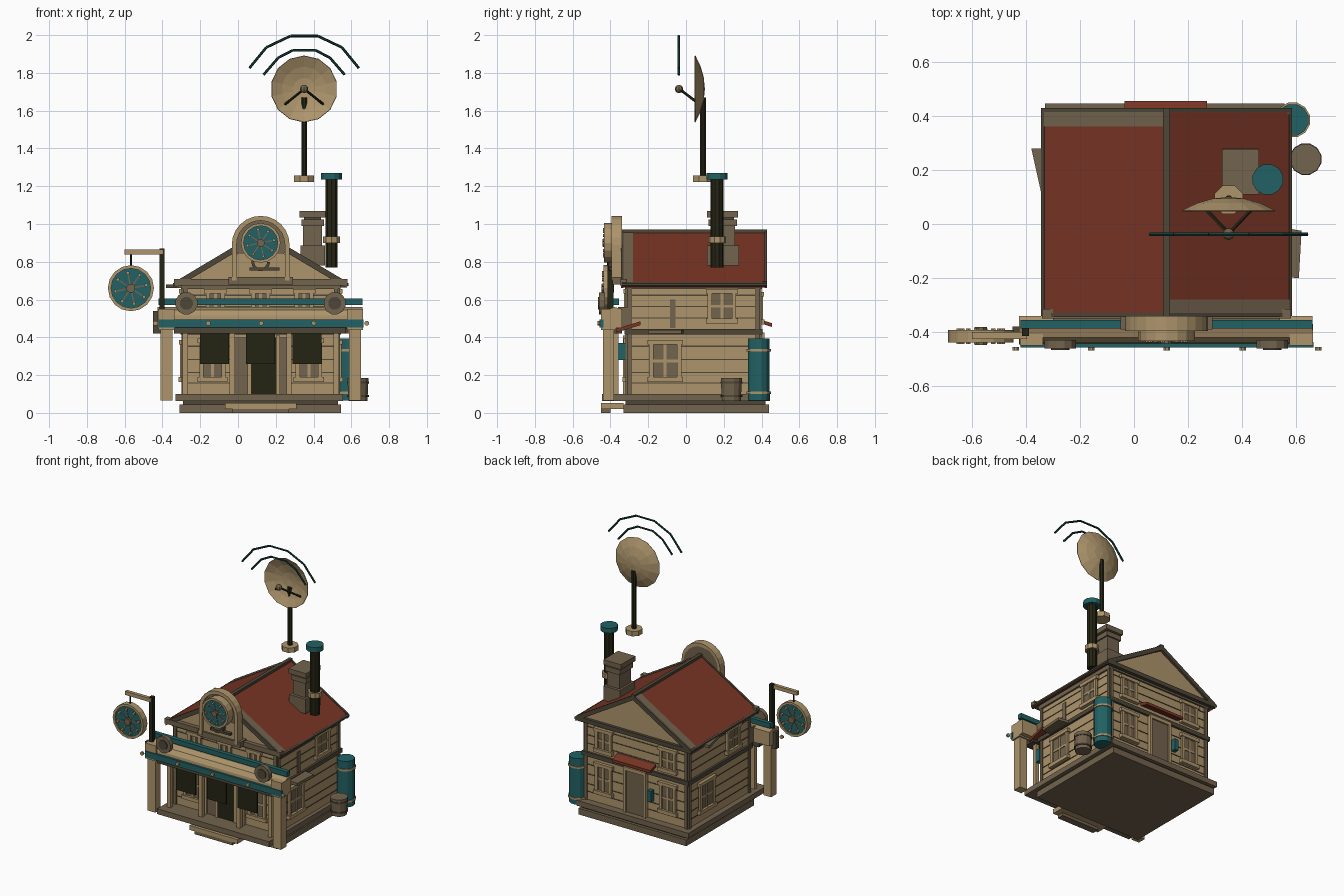
import bpy, bmesh, math
from mathutils import Vector

if "Cube" in bpy.data.objects:
    bpy.data.objects.remove(bpy.data.objects["Cube"])

def mat(name, c):
    m = bpy.data.materials.new(name)
    m.diffuse_color = (*c, 1)
    m.use_nodes = True
    m.node_tree.nodes["Principled BSDF"].inputs["Base Color"].default_value = m.diffuse_color
    return m

TAN = mat("tan_wood", (.42, .30, .15))
BROWN = mat("grey_brown_wood", (.17, .125, .075))
TRIM = mat("dark_trim", (.075, .062, .04))
RED = mat("rust_red", (.19, .035, .018))
TEAL = mat("teal_paint", (.016, .12, .125))
BLACK = mat("near_black", (.018, .018, .007))
WIRE = mat("dark_teal", (.008, .05, .045))

def obj(name, verts, faces, m):
    me = bpy.data.meshes.new(name)
    me.from_pydata(verts, [], faces)
    bm = bmesh.new()
    bm.from_mesh(me)
    bmesh.ops.recalc_face_normals(bm, faces=bm.faces)
    bm.to_mesh(me)
    bm.free()
    me.materials.append(m)
    o = bpy.data.objects.new(name, me)
    bpy.context.collection.objects.link(o)
    return o

def prism(name, pts, axis, a, b, m):
    """Extrude a 2D profile along x (pts = y,z) or y (pts = x,z)."""
    n = len(pts)
    f = (lambda p, t: (t, p[0], p[1])) if axis == 'x' else (lambda p, t: (p[0], t, p[1]))
    v = [f(p, a) for p in pts] + [f(p, b) for p in pts]
    fs = [(i, (i + 1) % n, n + (i + 1) % n, n + i) for i in range(n)]
    return obj(name, v, fs + [tuple(range(n)), tuple(range(n, 2 * n))], m)

def box(name, x0, x1, y0, y1, z0, z1, m):
    return prism(name, [(x0, z0), (x1, z0), (x1, z1), (x0, z1)], 'y', y0, y1, m)

def rod(name, p, q, r, m, n=8, r2=None):
    p, q = Vector(p), Vector(q)
    rot = (q - p).to_track_quat('Z', 'Y')
    r2 = r if r2 is None else r2
    v = []
    for c, rad in ((p, r), (q, r2)):
        v += [c + rot @ Vector((rad * math.cos(a), rad * math.sin(a), 0))
              for a in [2 * math.pi * (i + .5) / n for i in range(n)]]
    fs = [(i, (i + 1) % n, n + (i + 1) % n, n + i) for i in range(n)]
    return obj(name, v, fs + [tuple(range(n)), tuple(range(n, 2 * n))], m)

def arc(name, cx, cz, r0, r1, y0, y1, a0, a1, n, m):
    """Flat ring segment facing the front."""
    for i in range(n):
        t = [math.radians(a0 + (a1 - a0) * (i + k) / n) for k in (0, 1)]
        prism(name, [(cx + r * math.cos(a), cz + r * math.sin(a))
                     for r, a in ((r0, t[0]), (r1, t[0]), (r1, t[1]), (r0, t[1]))], 'y', y0, y1, m)

# Wall-local boxes: u along the wall, d outward from it
X0, X1, Y0, Y1 = -.29, .53, -.31, .39
def wbox(name, face, u0, u1, z0, z1, d0, d1, m):
    if face == 'front': box(name, u0, u1, Y0 - d1, Y0 - d0, z0, z1, m)
    if face == 'back': box(name, u0, u1, Y1 + d0, Y1 + d1, z0, z1, m)
    if face == 'right': box(name, X1 + d0, X1 + d1, u0, u1, z0, z1, m)
    if face == 'left': box(name, X0 - d1, X0 - d0, u0, u1, z0, z1, m)

def window(face, u, z, w, h):
    a, b, c, d = u - w / 2, u + w / 2, z - h / 2, z + h / 2
    wbox("window_pane", face, a, b, c, d, 0, .008, BROWN)
    for s in (a, b - .022):
        wbox("window_jamb", face, s, s + .022, c, d, 0, .018, TAN)
    wbox("window_sill", face, a - .01, b + .01, c - .012, c + .014, 0, .025, TAN)
    wbox("window_head", face, a - .01, b + .01, d - .014, d + .01, 0, .022, TAN)
    wbox("window_mullion", face, u - .008, u + .008, c, d, 0, .014, TAN)
    wbox("window_rail", face, a, b, z - .007, z + .007, 0, .013, TAN)

# Foundation and porch
box("foundation", -.31, .545, -.33, .44, 0, .045, BROWN)
box("foundation_gap", -.29, .53, -.32, .42, .045, .065, TRIM)
box("porch_floor", -.33, .557, -.445, .445, .062, .1, BROWN)
box("front_step", -.07, .31, -.45, -.33, .02, .052, TAN)
box("lower_step", -.03, .27, -.45, -.4, 0, .022, BROWN)

# Walls with plank seams, corner boards and floor band
box("walls", X0, X1, Y0, Y1, .1, .69, TAN)
for face, a, b in (('front', X0, X1), ('back', X0, X1), ('left', Y0, Y1), ('right', Y0, Y1)):
    for z in (.155, .21, .28, .35, .5, .56, .62):
        wbox("plank_seam", face, a, b, z, z + .006, 0, .003, TRIM)
    wbox("floor_band", face, a - .015, b + .015, .415, .445, 0, .015, TRIM)
    wbox("top_band", face, a - .01, b + .01, .655, .685, 0, .012, BROWN)
    for u in (a, b - .022):
        wbox("corner_board", face, u, u + .022, .1, .67, 0, .01, BROWN)
wbox("patch_board", 'right', -.085, -.055, .45, .6, 0, .006, BROWN)

# Windows
for u in (-.135, .375):
    window('front', u, .28, .14, .21)
    window('back', u, .28, .13, .2)
    window('back', u, .555, .13, .15)
for u in (-.12, .12, .35):
    window('front', u, .58, .1, .13)
window('right', -.11, .275, .17, .2)
window('right', .19, .565, .15, .16)
window('left', .19, .275, .17, .2)
window('left', -.11, .565, .15, .16)

# Doors
wbox("front_door_panel", 'front', -.03, .27, .1, .4, 0, .008, BROWN)
wbox("front_door", 'front', .06, .2, .1, .4, 0, .014, BLACK)
for u in (-.04, .05, .2, .26):
    wbox("front_door_post", 'front', u, u + .022, .1, .41, 0, .024, TAN)
wbox("back_door", 'back', .05, .19, .1, .4, 0, .014, BROWN)
for u in (.03, .19):
    wbox("back_door_jamb", 'back', u, u + .02, .1, .42, 0, .025, TAN)
wbox("back_door_head", 'back', .03, .21, .4, .425, 0, .025, TAN)
prism("back_door_awning", [(.39, .475), (.39, .495), (.455, .475), (.455, .455)], 'x', -.035, .27, RED)
box("back_mailbox", -.02, .01, .39, .425, .23, .31, TEAL)
box("front_lantern", .505, .535, -.36, -.32, .28, .37, TEAL)

# Crooked shelves over the side walls and a small red side awning
for name, pts, z in (("right_shelf", [(.53, -.01), (.62, -.025), (.61, -.2), (.53, -.195)], .44),
                     ("left_shelf", [(-.29, .1), (-.34, .1), (-.38, .28), (-.29, .28)], .68)):
    v = [(x, y, z - h) for h in (0, .02) for x, y in pts]
    obj(name, v, [(0, 1, 2, 3), (4, 5, 6, 7)] + [(i, (i + 1) % 4, 4 + (i + 1) % 4, 4 + i) for i in range(4)], BROWN)
prism("side_awning", [(-.24, .485), (-.24, .465), (-.37, .425), (-.37, .445)], 'x', .53, .58, RED)

# Gabled roof
RX, RZ = .12, .96
prism("gable", [(X0 - .02, .685), (X1 + .02, .685), (RX, RZ - .03)], 'y', Y0 - .01, Y1 + .02, TAN)
for s, ex in ((-1, -.333), (1, .575)):
    slab = [(ex, .665), (ex, .69), (RX, RZ), (RX, RZ - .025)]
    prism("roof_slope", slab, 'y', -.335, .425, RED)
    for y0 in (-.345, .415):
        prism("rake_board", [(ex, .66), (ex, .695), (RX, RZ + .005), (RX, RZ - .03)], 'y', y0, y0 + .015, TRIM)
    y0, y1 = (.36, .415) if s < 0 else (-.33, -.28)
    prism("roof_patch", [(x, z + .004) for x, z in slab], 'y', y0, y1, BROWN)
    rod("eave_rail", (ex, -.34, .68), (ex, .43, .68), .012, TRIM, 6)
box("ridge_beam", .107, .133, -.345, .43, .945, .97, TRIM)
box("front_gable_beam", -.34, .58, -.35, -.315, .675, .71, BROWN)
box("back_gable_beam", -.33, .575, .405, .43, .665, .695, TRIM)

# Porch canopy, posts and hanging cloths
prism("canopy", [(-.34, .45), (-.34, .55), (-.38, .56), (-.42, .545), (-.44, .515), (-.445, .45)], 'x', -.425, .66, TAN)
box("canopy_fascia", -.42, .665, -.457, -.437, .452, .495, TEAL)
box("canopy_top_bar", -.42, .66, -.386, -.355, .57, .605, TEAL)
box("canopy_beam", -.34, .57, -.43, -.34, .42, .452, TRIM)
box("canopy_tie", -.3, .54, -.36, -.31, .45, .56, BROWN)
for x in (-.41, .588):
    box("canopy_post", x, x + .062, -.44, -.38, .065, .46, TAN)
    box("canopy_post_cap", x - .012, x + .074, -.45, -.37, .44, .55, TAN)
for x in (-.28, -.03, .27, .52):
    box("porch_column", x - .014, x + .014, -.385, -.357, .1, .43, TAN)
for x in (-.125, .12, .365):
    box("hanging_cloth", x - .077, x + .077, -.415, -.405, .26, .42, BLACK)
for i in range(5):
    x = -.44 + .28 * i
    rod("canopy_stud", (x + .002, -.455, .475), (x + .002, -.468, .475), .013, TAN, 8)
for x in (-.273, .512):
    rod("canopy_disc", (x, -.43, .58), (x, -.46, .58), .06, BROWN, 12)
    rod("canopy_disc_hub", (x, -.46, .58), (x, -.466, .58), .035, TRIM, 12)

def wheel(cx, cz, r, y0, y1, name):
    """Teal disc with tan rim, spokes, studs and hub on both sides."""
    rod(name + "_disc", (cx, y0, cz), (cx, y1, cz), r * .92, TEAL, 16)
    arc(name + "_rim", cx, cz, r * .86, r, y0 - .008, y1 + .008, 0, 360, 16, TAN)
    rod(name + "_hub", (cx, y0 - .018, cz), (cx, y1 + .018, cz), r * .2, BROWN, 8)
    for k in range(8):
        a = k * math.pi / 4 + .2
        c, s = math.cos(a), math.sin(a)
        for y in (y0, y1):
            rod(name + "_spoke", (cx, y, cz), (cx + c * r * .65, y, cz + s * r * .65), r * .045, BROWN, 4)
        p = (cx + c * r * .68, cz + s * r * .68)
        rod(name + "_stud", (p[0], y0 - .014, p[1]), (p[0], y1 + .014, p[1]), r * .08, TAN, 6)

# Arched sign over the front
box("sign_panel", -.015, .255, -.38, -.33, .7, .84, TAN)
box("sign_base", -.05, .29, -.39, -.31, .68, .72, BROWN)
rod("sign_backing", (.12, -.34, .89), (.12, -.375, .89), .135, BROWN, 16)
arc("sign_arch", .12, .89, .128, .153, -.395, -.34, 0, 180, 12, TAN)
for x in (-.033, .248):
    box("sign_leg", x, x + .025, -.395, -.34, .7, .89, TAN)
wheel(.12, .9, .105, -.425, -.375, "front_sign")
arc("sign_hook", .12, .8, .035, .05, -.41, -.38, 150, 360, 8, TRIM)
box("sign_lower_bar", .06, .22, -.405, -.38, .755, .77, TRIM)

# Hanging side sign
box("side_sign_pole", -.415, -.388, -.415, -.385, .55, .87, BLACK)
box("side_sign_bracket", -.45, -.41, -.41, -.38, .42, .54, TRIM)
box("side_sign_arm", -.6, -.395, -.425, -.4, .838, .864, TAN)
rod("side_sign_hanger", (-.567, -.413, .76), (-.567, -.413, .845), .006, BLACK, 6)
wheel(-.567, .66, .122, -.43, -.4, "side_sign")

# Chimney
box("chimney_base", .33, .46, .11, .28, .78, .885, BROWN)
box("chimney_shaft", .345, .445, .13, .26, .88, 1.0, BROWN)
box("chimney_collar", .335, .455, .12, .27, .99, 1.025, BROWN)
box("chimney_neck", .35, .44, .135, .255, 1.02, 1.04, TRIM)
box("chimney_cap", .325, .463, .11, .275, 1.035, 1.07, BROWN)

# Vent pipe
rod("vent_base", (.495, .165, .9), (.495, .165, .935), .048, TAN, 10)
rod("vent_pipe", (.495, .165, .77), (.495, .165, 1.24), .034, BLACK, 10)
rod("vent_cap", (.495, .165, 1.235), (.495, .165, 1.27), .058, TEAL, 12)

# Dish antenna: shallow bowl opening to the front
rod("antenna_base", (.35, .09, 1.222), (.35, .09, 1.257), .057, TAN, 8)
rod("antenna_pole", (.35, .09, 1.24), (.35, .09, 1.67), .016, BLACK, 8)
N = 14
rings = [(r, .05 + .05 * (1 - (r / .177) ** 2)) for r in (.177, .12, .06)]
vs = [(.35 + r * math.cos(2 * math.pi * (i + .5) / N), y, 1.715 + r * math.sin(2 * math.pi * (i + .5) / N))
      for r, y in rings for i in range(N)] + [(.35, .1, 1.715)]
fs = [(k * N + i, k * N + (i + 1) % N, (k + 1) * N + (i + 1) % N, (k + 1) * N + i) for k in (0, 1) for i in range(N)]
dish = obj("dish", vs, fs + [(2 * N + i, 2 * N + (i + 1) % N, 3 * N) for i in range(N)], TAN)
sol = dish.modifiers.new("thickness", 'SOLIDIFY')
sol.thickness = .005
for p in ((.25, .07, 1.635), (.45, .07, 1.635)):
    rod("feed_arm", (.35, -.035, 1.715), p, .007, BLACK, 5)
bpy.ops.mesh.primitive_uv_sphere_add(segments=8, ring_count=6, radius=.022, location=(.35, -.037, 1.715))
bpy.context.object.name = "feed_horn"
bpy.context.object.data.materials.append(BROWN)

# Signal arcs above the dish
for half in ([(.29, 1.825), (.2, 1.935), (.073, 1.995)], [(.215, 1.79), (.137, 1.88), (.06, 1.92)]):
    pts = [(.35 - a, z) for a, z in half] + [(.35 + a, z) for a, z in reversed(half)]
    for (xa, za), (xb, zb) in zip(pts, pts[1:]):
        rod("signal_arc", (xa, -.038, za), (xb, -.038, zb), .007, WIRE, 6)

# Water tank and barrel by the right wall
rod("tank", (.587, .385, .065), (.587, .385, .395), .06, TEAL, 12)
for z in (.1, .325):
    rod("tank_band", (.587, .385, z), (.587, .385, z + .014), .066, TAN, 12)
rod("barrel", (.635, .24, .062), (.635, .24, .185), .052, BROWN, 12, .058)
for z in (.085, .155):
    rod("barrel_hoop", (.635, .24, z), (.635, .24, z + .01), .06, TRIM, 12)
